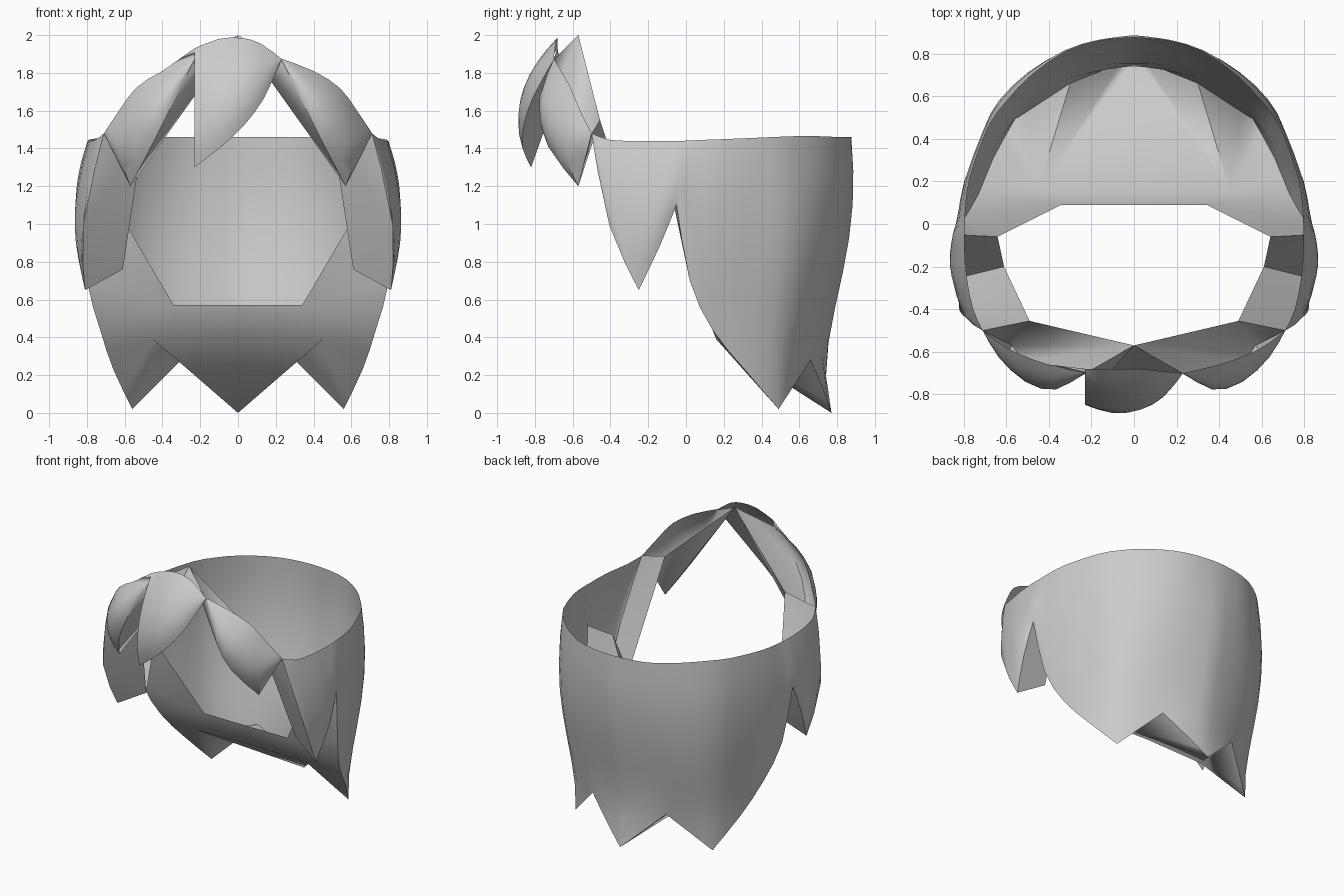
import bpy, bmesh
from mathutils import Vector as V

if "Cube" in bpy.data.objects:
    bpy.data.objects.remove(bpy.data.objects["Cube"])


def make(name, faces, mirror=False, angle=0.7):
    """Object from a list of point-tuples, one tuple per face."""
    bm = bmesh.new()
    for f in faces:
        bm.faces.new([bm.verts.new(p) for p in f])
    bmesh.ops.remove_doubles(bm, verts=bm.verts, dist=0.0005)
    bmesh.ops.dissolve_degenerate(bm, edges=bm.edges, dist=0.0005)
    bmesh.ops.recalc_face_normals(bm, faces=bm.faces)
    me = bpy.data.meshes.new(name)
    bm.to_mesh(me)
    bm.free()
    ob = bpy.data.objects.new(name, me)
    bpy.context.collection.objects.link(ob)
    bpy.ops.object.select_all(action='DESELECT')
    ob.select_set(True)
    bpy.context.view_layer.objects.active = ob
    if mirror:
        m = ob.modifiers.new("Mirror", 'MIRROR')
        m.use_clip = True
        m.merge_threshold = 0.001
        bpy.ops.object.modifier_apply(modifier=m.name)
    bpy.ops.object.shade_smooth_by_angle(angle=angle)
    return ob


def catmull(pts, i, t, corners=()):
    b, c = pts[i], pts[i + 1]
    a = b if i in corners else pts[max(i - 1, 0)]
    d = c if i + 1 in corners else pts[min(i + 2, len(pts) - 1)]
    return 0.5 * (2 * b + (c - a) * t + (2 * a - 5 * b + 4 * c - d) * t * t
                  + (3 * b - a - 3 * c + d) * t ** 3)


def sheet(cols, corners=(), pinch=None, rows=8, sub=2):
    """Curved sheet through top, middle and hem points; returns faces and hem."""
    tops, mids, hems = ([V(c[k]) for c in cols] for k in range(3))
    pinch = pinch or [0] * len(cols)
    grid = []
    for i in range(len(cols) - 1):
        for s in range(sub + (i == len(cols) - 2)):
            t = s / sub
            a, b = catmull(tops, i, t), catmull(mids, i, t)
            c = catmull(hems, i, t, corners)
            p = pinch[i] * (1 - t) + pinch[i + 1] * t
            col = []
            for u in (r / rows for r in range(rows + 1)):
                q = a * (2 * u - 1) * (u - 1) + b * 4 * u * (1 - u) + c * u * (2 * u - 1)
                k = p * 9.5 * u ** 3 * (1 - u)      # waist just above the tips
                q -= V((q.x, q.y, 0)).normalized() * k
                col.append(q)
            grid.append(col)
    faces = [(g[r], h[r], h[r + 1], g[r + 1])
             for g, h in zip(grid, grid[1:]) for r in range(rows)]
    return faces, [g[-1] for g in grid]


def fan(centre, pts):
    return [(centre, a, b) for a, b in zip(pts, pts[1:])]


# Outer shell, half, from temple to centre back: (rim, middle, hem)
shell = [
    ((.71, -.5, 1.48), (.71, -.5, 1.48), (.71, -.5, 1.48)),
    ((.755, -.4, 1.445), (.79, -.43, 1.23), (.82, -.405, .99)),
    ((.785, -.25, 1.44), (.855, -.25, 1.05), (.81, -.25, .65)),
    ((.795, -.12, 1.44), (.86, -.14, 1.12), (.845, -.14, .88)),
    ((.795, -.02, 1.44), (.845, -.04, 1.25), (.84, -.05, 1.1)),
    ((.79, .08, 1.445), (.83, .03, 1.1), (.80, .02, .7)),
    ((.77, .22, 1.45), (.795, .19, 1.0), (.73, .14, .44)),
    ((.685, .455, 1.46), (.71, .42, .84), (.66, .31, .23)),
    ((.595, .58, 1.465), (.645, .57, .74), (.56, .49, .02)),
    ((.48, .70, 1.465), (.495, .70, .8), (.43, .575, .15)),
    ((.32, .81, 1.46), (.33, .79, .86), (.30, .66, .28)),
    ((.16, .86, 1.46), (.16, .845, .8), (.15, .72, .14)),
    ((0, .875, 1.46), (0, .88, .74), (0, .77, 0)),
]
waist = [0] * 7 + [.02, .05, .03, .02, .05, .085]
faces, hem = sheet(shell, corners=(0, 2, 4, 8, 10, 12), pinch=waist)
make("back_hair", faces, mirror=True)

# Side fringe lock, from temple inwards
side = [
    ((.71, -.5, 1.48), (.71, -.5, 1.48), (.71, -.5, 1.48)),
    ((.63, -.56, 1.60), (.63, -.63, 1.41), (.57, -.57, 1.2)),
    ((.54, -.61, 1.72), (.52, -.73, 1.57), (.46, -.73, 1.41)),
    ((.40, -.66, 1.81), (.38, -.76, 1.71), (.36, -.77, 1.61)),
    ((.23, -.70, 1.875), (.23, -.70, 1.873), (.23, -.70, 1.87)),
]
faces, lock = sheet(side, corners=(1,))
make("side_fringe_lock", faces, mirror=True)

# Centre fringe lock, swept to one side, joined to the lock beside it
centre = [
    ((-.23, -.68, 1.93), (-.23, -.835, 1.6), (-.23, -.82, 1.3)),
    ((-.10, -.68, 1.98), (-.10, -.865, 1.68), (-.10, -.865, 1.4)),
    ((.02, -.68, 1.985), (.03, -.845, 1.75), (.03, -.86, 1.52)),
    ((.12, -.69, 1.955), (.13, -.79, 1.81), (.14, -.81, 1.67)),
    ((.23, -.70, 1.875), (.23, -.70, 1.873), (.23, -.70, 1.87)),
]
faces, middle = sheet(centre)
bridge = [((-.40, -.66, 1.81), (-.23, -.68, 1.93), (-.23, -.70, 1.875))]
make("centre_fringe_lock", faces + bridge)

# Lining between the hems and the face opening
crown, temple, cheek = (0, -.57, 2), (.49, -.455, 1.55), (.61, -.2, .76)
ear, nape, fold = (.64, -.06, 1.08), (.34, .09, .57), (.45, .16, .39)
mid_nape, mid_fold = (0, .09, .57), (0, .16, .40)
lining = fan(crown, lock[2:]) + fan(lock[2], [crown, temple]) + fan(temple, lock[:3])
lining += fan(temple, hem[:3] + [cheek]) + fan(cheek, hem[2:9] + [ear])
lining += fan(ear, hem[8:11] + [nape]) + fan(nape, hem[10:13] + [fold])
lining += fan(fold, hem[12:] + [mid_fold]) + [(nape, fold, mid_fold, mid_nape)]
make("side_and_nape_lining", lining, mirror=True, angle=1.2)
make("centre_lock_lining", fan(crown, [(-.23, -.70, 1.87)] + middle))
